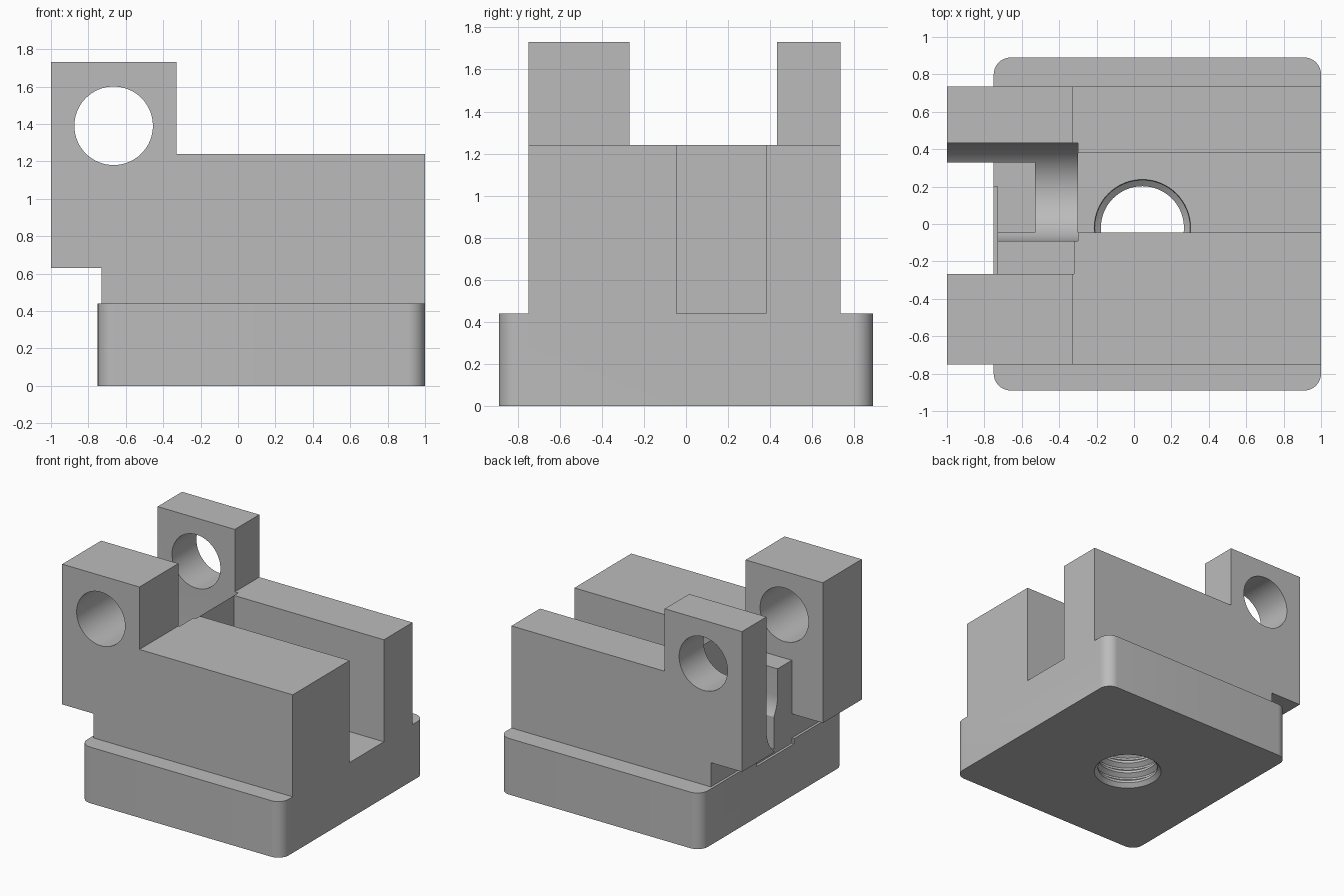
import bpy, bmesh, math
from mathutils import Vector

cube = bpy.data.objects.get("Cube")
if cube:
    bpy.data.objects.remove(cube, do_unlink=True)

grey = bpy.data.materials.new("machined grey")
grey.use_nodes = True
grey.diffuse_color = (0.5, 0.5, 0.5, 1)
grey.node_tree.nodes["Principled BSDF"].inputs["Base Color"].default_value = (0.5, 0.5, 0.5, 1)


def to_object(bm, name):
    bmesh.ops.recalc_face_normals(bm, faces=bm.faces)
    mesh = bpy.data.meshes.new(name)
    bm.to_mesh(mesh)
    bm.free()
    mesh.materials.append(grey)
    obj = bpy.data.objects.new(name, mesh)
    bpy.context.collection.objects.link(obj)
    return obj


def prism(name, points, offset):
    """Extrude a closed outline of 3D points along an offset."""
    bm = bmesh.new()
    face = bm.faces.new([bm.verts.new(p) for p in points])
    ext = bmesh.ops.extrude_face_region(bm, geom=[face])
    verts = [g for g in ext["geom"] if isinstance(g, bmesh.types.BMVert)]
    bmesh.ops.translate(bm, verts=verts, vec=Vector(offset))
    return to_object(bm, name)


def box(name, x, y, z):
    outline = [(x[0], y[0], z[0]), (x[1], y[0], z[0]), (x[1], y[1], z[0]), (x[0], y[1], z[0])]
    return prism(name, outline, (0, 0, z[1] - z[0]))


def arc(cx, cy, r, start, end, steps):
    angles = [math.radians(start + (end - start) * i / steps) for i in range(steps + 1)]
    return [(cx + r * math.cos(a), cy + r * math.sin(a)) for a in angles]


def lathe(name, profile, cx, cy, segments=64):
    """Revolve (radius, height) pairs about a vertical axis into a closed solid."""
    bm = bmesh.new()
    rings = []
    for r, z in profile:
        rings.append([bm.verts.new((x, y, z)) for x, y in arc(cx, cy, r, 0, 360, segments)[:-1]])
    for low, high in zip(rings, rings[1:]):
        for i in range(segments):
            j = (i + 1) % segments
            bm.faces.new((low[i], low[j], high[j], high[i]))
    bm.faces.new(rings[0])
    bm.faces.new(rings[-1])
    return to_object(bm, name)


def combine(target, tool, operation):
    mod = target.modifiers.new(tool.name, "BOOLEAN")
    mod.operation, mod.solver, mod.object = operation, "EXACT", tool
    bpy.ops.object.select_all(action="DESELECT")
    bpy.context.view_layer.objects.active = target
    target.select_set(True)
    bpy.ops.object.modifier_apply(modifier=mod.name)
    bpy.data.objects.remove(tool, do_unlink=True)


# Base plate with rounded vertical corners
R = 0.09
left, right, side = -0.75 + R, 1 - R, 0.89 - R
corners = [(right, side, 0), (left, side, 90), (left, -side, 180), (right, -side, 270)]
outline = [p for cx, cy, a in corners for p in arc(cx, cy, R, a, a + 90, 10)]
block = prism("clamp_block", [(x, y, 0) for x, y in outline], (0, 0, 0.44))

# Upper body with tall ears, extruded from its side profile
profile = [(1, 0.3), (1, 1.24), (-0.33, 1.24), (-0.33, 1.73),
           (-1, 1.73), (-1, 0.63), (-0.73, 0.63), (-0.73, 0.3)]
combine(block, prism("body", [(x, -0.75, z) for x, z in profile], (0, 1.485, 0)), "UNION")

# Long slot, leaving a cradle wall between its two halves
cuts = [box("slot", (-0.3, 1.2), (-0.045, 0.38), (0.44, 2)),
        box("slot_end", (-1.2, -0.53), (-0.045, 0.33), (0.44, 2)),
        box("ear_gap", (-1.2, -0.32), (-0.268, 0.2), (1.05, 2)),
        box("overhang_gap", (-1.2, -0.73), (-0.268, 0.2), (0.4, 2))]

# Round-bottomed cradle
cradle = arc(0.17, 0.84, 0.262, 180, 360, 40) + [(0.432, 2), (-0.092, 2)]
cuts.append(prism("cradle", [(-1.2, y, z) for y, z in cradle], (0.9, 0, 0)))

# Pin hole through both ears
pin = arc(-0.665, 1.39, 0.21, 0, 360, 64)[:-1]
cuts.append(prism("pin_hole", [(x, -1.2, z) for x, z in pin], (0, 2.4, 0)))

# Threaded hole in the base
thread = [(0.25, -0.05), (0.25, 0)]
for i in range(5):
    z = 0.03 + i * 0.085
    thread += [(0.222, z), (0.222, z + 0.02), (0.255, z + 0.045), (0.255, z + 0.06)]
thread += [(0.258, 0.441)]
cuts.append(lathe("threaded_hole", thread, 0.045, -0.02))

for cut in cuts:
    combine(block, cut, "DIFFERENCE")

bpy.ops.object.select_all(action="DESELECT")
bpy.context.view_layer.objects.active = block
block.select_set(True)
bpy.ops.object.shade_smooth_by_angle(angle=math.radians(30))
